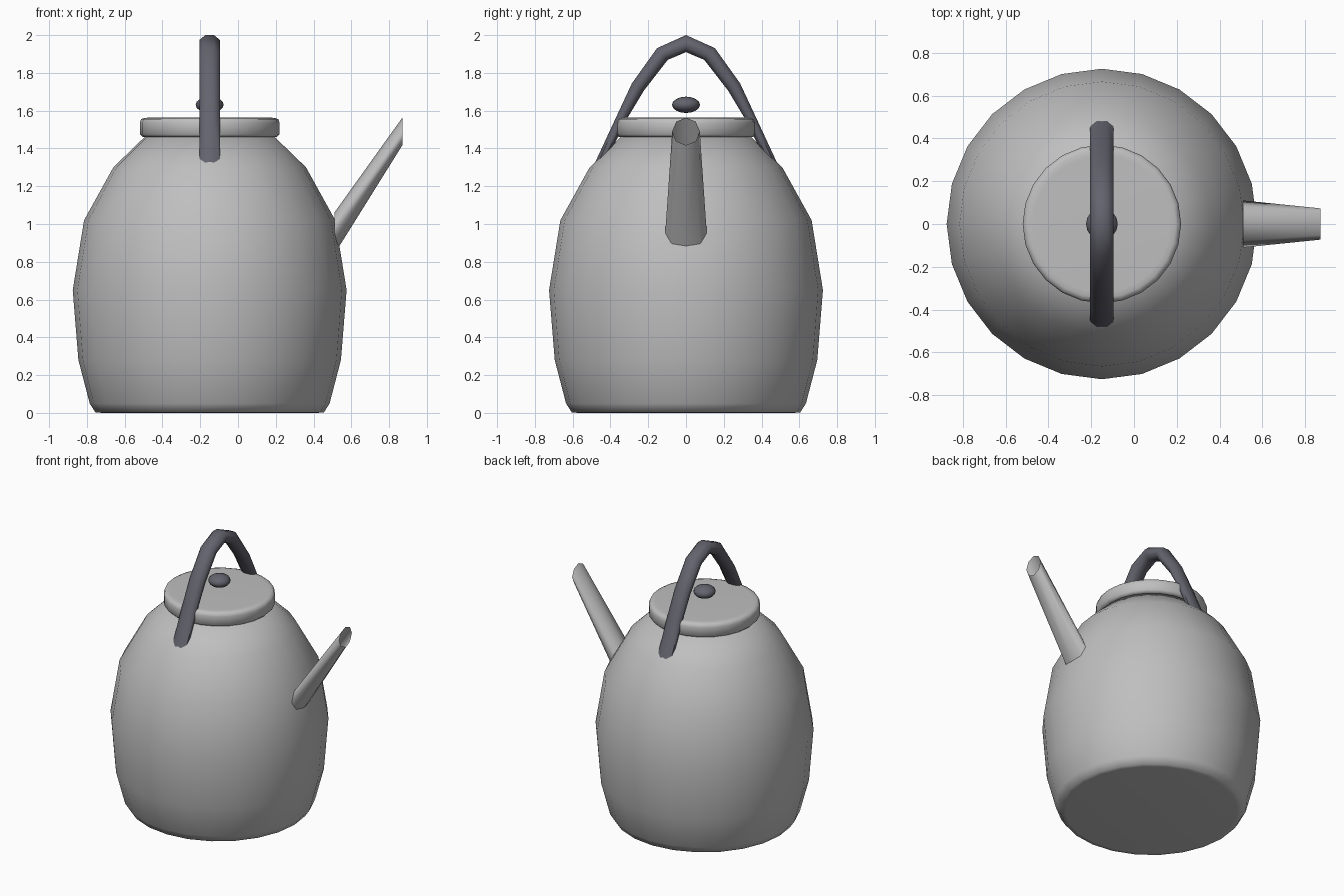
import bpy, bmesh, math
from mathutils import Vector

if "Cube" in bpy.data.objects:
    bpy.data.objects.remove(bpy.data.objects["Cube"])

CX = -0.15  # axis of the pot


def material(name, rgb):
    m = bpy.data.materials.new(name)
    m.diffuse_color = (*rgb, 1)
    m.use_nodes = True
    m.node_tree.nodes["Principled BSDF"].inputs["Base Color"].default_value = m.diffuse_color
    return m


METAL = material("light_grey_metal", (0.52, 0.52, 0.52))
DARK = material("dark_slate", (0.125, 0.125, 0.155))


def skin(name, rings, mat, cap_start=False, cap_end=False, sharp=180):
    """Join equal rings of points into one smooth tube with optional end caps."""
    bm = bmesh.new()
    loops = [[bm.verts.new(p) for p in ring] for ring in rings]
    n = len(loops[0])
    for a, b in zip(loops, loops[1:]):
        for i in range(n):
            j = (i + 1) % n
            bm.faces.new((a[i], a[j], b[j], b[i]))
    if cap_start:
        bm.faces.new(loops[0][::-1])
    if cap_end:
        bm.faces.new(loops[-1])
    bmesh.ops.recalc_face_normals(bm, faces=bm.faces)
    me = bpy.data.meshes.new(name)
    bm.to_mesh(me)
    bm.free()
    me.materials.append(mat)
    ob = bpy.data.objects.new(name, me)
    bpy.context.collection.objects.link(ob)
    bpy.ops.object.select_all(action='DESELECT')
    ob.select_set(True)
    bpy.context.view_layer.objects.active = ob
    bpy.ops.object.shade_smooth_by_angle(angle=math.radians(sharp))
    return ob


def circle(r, z, n):
    return [(CX + r * math.cos(2 * math.pi * i / n),
             r * math.sin(2 * math.pi * i / n), z) for i in range(n)]


def lathe(name, profile, n, mat):
    return skin(name, [circle(r, z, n) for r, z in profile], mat, True, True)


# Pot body
lathe("body", [(0.57, 0), (0.605, 0.003), (0.635, 0.05), (0.695, 0.28), (0.725, 0.65),
               (0.665, 1.02), (0.51, 1.30), (0.345, 1.46)], 24, METAL)

# Lid with rounded rim
lathe("lid", [(0.33, 1.46), (0.355, 1.46), (0.37, 1.475), (0.37, 1.535),
              (0.363, 1.555), (0.345, 1.562), (0.32, 1.563)], 24, METAL)

# Flattened lid knob
knob = [(0.074 * math.sin(math.pi * k / 8), 1.631 - 0.043 * math.cos(math.pi * k / 8))
        for k in range(1, 8)]
knob = [(0.004, 1.588)] + knob + [(0.004, 1.674)]
lathe("lid_knob", knob, 16, DARK)

# Open spout, cut upright at both ends
spout = []
for x, z, r in ((0.51, 0.95, 0.11), (0.87, 1.49, 0.073)):
    spout.append([(x, r * math.cos(math.pi * i / 4), z + r * math.sin(math.pi * i / 4))
                  for i in range(8)])
skin("spout", spout, METAL)

# Arched handle: y, z and half thickness along one half, mirrored for the other
half = [(0.475, 1.28, 0.025), (0.345, 1.555, 0.027), (0.255, 1.725, 0.037),
        (0.125, 1.90, 0.042)]
path = [(-y, z, t) for y, z, t in half] + [(0, 1.955, 0.045)] + half[::-1]
rings = []
for k, (y, z, t) in enumerate(path):
    a, b = path[max(k - 1, 0)], path[min(k + 1, len(path) - 1)]
    d = Vector((b[0] - a[0], b[1] - a[1])).normalized()
    ring = []
    for i in range(8):
        ang = math.pi / 8 + math.pi * i / 4
        u = 0.055 * math.cos(ang) / math.cos(math.pi / 8)
        v = t * math.sin(ang) / math.cos(math.pi / 8)
        ring.append((CX + u, y - d.y * v, z + d.x * v))
    rings.append(ring)
skin("handle", rings, DARK, True, True, 60)
